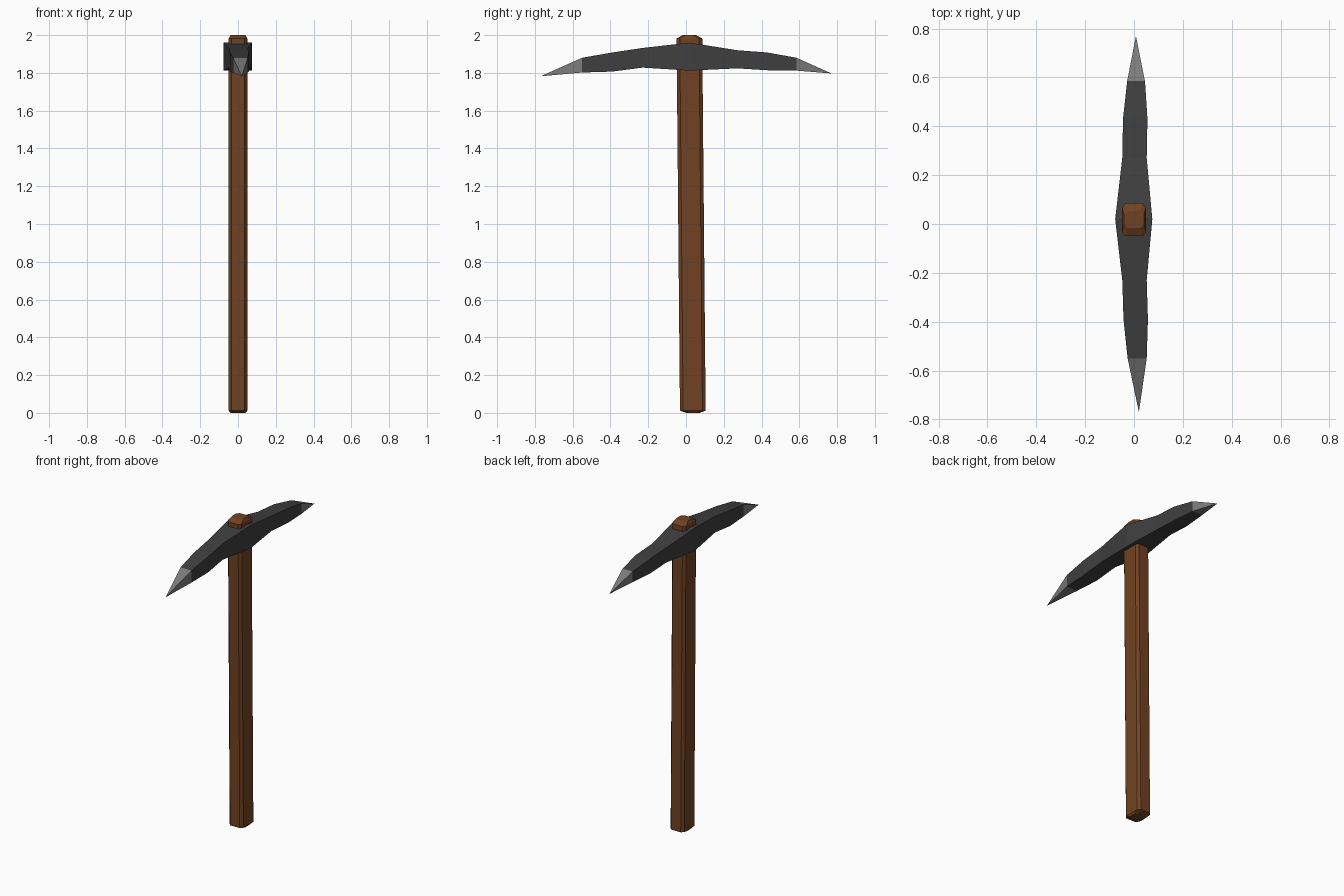
import bpy

cube = bpy.data.objects.get("Cube")
if cube:
    bpy.data.objects.remove(cube, do_unlink=True)


def make_material(name, colour):
    mat = bpy.data.materials.new(name)
    mat.use_nodes = True
    mat.diffuse_color = (*colour, 1)
    bsdf = mat.node_tree.nodes["Principled BSDF"]
    bsdf.inputs["Base Color"].default_value = (*colour, 1)
    bsdf.inputs["Roughness"].default_value = 0.8
    return mat


wood = make_material("brown wood", (0.165, 0.055, 0.016))
iron = make_material("dark iron", (0.05, 0.05, 0.05))
steel = make_material("bare steel", (0.2, 0.2, 0.2))


def loft(name, rings, materials):
    """Skin a row of equal-sized rings and cap both ends."""
    n = len(rings[0])
    verts = [p for ring in rings for p in ring]
    faces = [list(range(n))[::-1],
             list(range(len(verts) - n, len(verts)))]
    for r in range(len(rings) - 1):
        for i in range(n):
            j = (i + 1) % n
            faces.append([r * n + i, r * n + j, (r + 1) * n + j, (r + 1) * n + i])
    mesh = bpy.data.meshes.new(name)
    mesh.from_pydata(verts, [], faces)
    obj = bpy.data.objects.new(name, mesh)
    bpy.context.collection.objects.link(obj)
    for mat in materials:
        mesh.materials.append(mat)
    return obj


# Handle: chamfered bar that leans slightly, with domed ends
def handle_ring(z, mid_y, half_x, half_y):
    cx, cy = 0.014, 0.017
    quarter = [(half_x, half_y - cy), (half_x - cx, half_y)]
    right = quarter + [(-x, y) for x, y in quarter[::-1]]
    ring = right + [(-x, -y) for x, y in right]
    return [(x, mid_y + y, z) for x, y in ring]


loft("handle", [handle_ring(0.0, 0.036, 0.04, 0.035),
                handle_ring(0.012, 0.036, 0.049, 0.068),
                handle_ring(1.982, 0.018, 0.049, 0.068),
                handle_ring(2.0, 0.018, 0.04, 0.035)], [wood])

# Head: rectangular sections (y, left x, right x, bottom z, top z)
sections = [
    (-0.55, -0.026, 0.052, 1.802, 1.88),
    (-0.39, -0.043, 0.057, 1.807, 1.908),
    (-0.23, -0.048, 0.052, 1.828, 1.932),
    (0.02, -0.077, 0.075, 1.812, 1.96),
    (0.27, -0.048, 0.052, 1.824, 1.92),
    (0.43, -0.045, 0.055, 1.814, 1.908),
    (0.585, -0.028, 0.045, 1.812, 1.88),
]


def head_ring(y, x0, x1, z0, z1):
    return [(x0, y, z0), (x0, y, z1), (x1, y, z1), (x1, y, z0)]


rings = [head_ring(*s) for s in sections]
loft("pick_head", rings, [iron])


# Points: four-sided pyramids on both ends of the head
def add_point(name, base, tip):
    mesh = bpy.data.meshes.new(name)
    sides = [[i, (i + 1) % 4, 4] for i in range(4)]
    if tip[1] < 0:
        sides = [f[::-1] for f in sides]
    mesh.from_pydata(base + [tip], [], sides)
    mesh.materials.append(steel)
    bpy.context.collection.objects.link(bpy.data.objects.new(name, mesh))


add_point("front_point", rings[0], (0.02, -0.77, 1.782))
add_point("back_point", rings[-1], (0.008, 0.77, 1.797))
